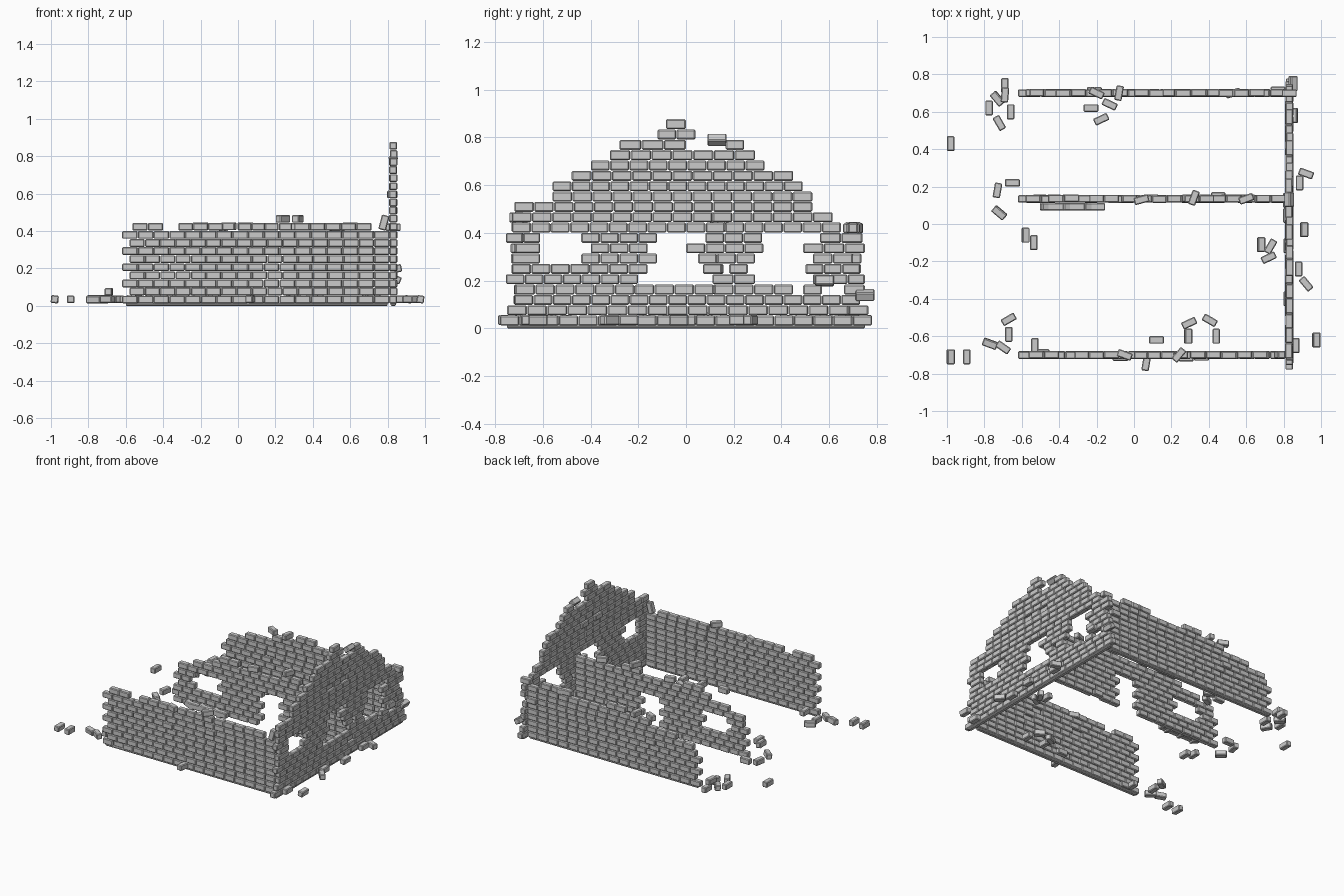
import bpy, bmesh, random
from math import radians
from mathutils import Matrix, Vector, Euler

if "Cube" in bpy.data.objects:
    bpy.data.objects.remove(bpy.data.objects["Cube"])

random.seed(4)
L, W, H = 0.082, 0.040, 0.0433     # brick pitch, thickness, course height
Z0 = 0.033                         # centre of the lowest course


def brick(bm, pos, rot=(0, 0, 0), length=L):
    m = Matrix.LocRotScale(Vector(pos), Euler(rot), Vector((length - 0.002, W, H - 0.002)))
    bmesh.ops.create_cube(bm, size=1, matrix=m)


def finish(bm, name):
    me = bpy.data.meshes.new(name)
    bm.to_mesh(me)
    bm.free()
    ob = bpy.data.objects.new(name, me)
    bpy.context.collection.objects.link(ob)
    mod = ob.modifiers.new("worn_edges", "BEVEL")
    mod.width, mod.segments = 0.005, 1
    return ob


def wall(name, courses, fixed, along_y=False):
    """courses: for each level a list of (start, end) runs of bricks"""
    bm = bmesh.new()
    for i, runs in enumerate(courses):
        for a, b in runs:
            n = max(1, round((b - a) / L))
            p = (b - a) / n
            for k in range(n):
                t = a + (k + 0.5) * p
                off = fixed + random.uniform(-0.002, 0.002)
                if random.random() < 0.02:
                    off += random.choice((-0.013, 0.013))
                z = Z0 + i * H
                if along_y:
                    brick(bm, (off, t, z), (0, 0, radians(90)), p)
                else:
                    brick(bm, (t, off, z), (0, 0, 0), p)
    return finish(bm, name)


# Gable wall with two broken window openings
gable = [
    [(-.78, .78)],
    [(-.75, .765)],
    [(-.72, .73)],
    [(-.715, .45), (.49, .57), (.66, .75)],
    [(-.755, -.2), (.11, .29), (.53, .75)],
    [(-.73, -.16), (.07, .15), (.18, .26), (.5, .73)],
    [(-.73, -.61), (-.44, -.12), (.05, .29), (.53, .7)],
    [(-.715, -.61), (-.4, -.16), (0, .325), (.49, .75)],
    [(-.755, -.61), (-.44, -.12), (.08, .32), (.56, .74)],
    [(-.73, .65)],
    [(-.73, .615)],
    [(-.72, .53)],
    [(-.56, .53)],
    [(-.56, .49)],
    [(-.48, .45)],
    [(-.4, .33)],
    [(-.32, .29)],
    [(-.28, 0), (.165, .245)],
    [(-.12, .04)],
    [(-.085, 0)],
]
wall("gable_wall", gable, 0.83, True)

R = 0.81                            # inner face of the gable


def ragged(i):
    return -0.62 + (0.04 if i % 2 else 0)


# Front wall, nearly full height
front = [[(ragged(i), R)] for i in range(9)]
front.append([(-.565, -.4), (-.32, -.08), (0, .29), (.3, .715)])
wall("front_wall", front, -0.70)

# Back wall, stepping down at the open end
back = [[(ragged(i), R)] for i in range(6)]
back += [[(-.56, R)], [(-.42, R)], [(-.2, R)], [(.0, .16), (.45, .7)]]
wall("back_wall", back, 0.70)

# Middle wall with a doorway and a broken window
middle = []
for i in range(6):
    e = 0.02 if i % 2 else -0.02
    if i < 3:
        middle.append([(ragged(i), .10 + e), (.27 + e, R)])
    else:
        middle.append([(ragged(i), -.46 + e), (-.24 + e, .10 + e), (.27 + e, R)])
middle += [[(-.58, R)], [(-.46, R)], [(-.3, R)], [(-.24, -.08), (.27, .43)]]
wall("middle_wall", middle, 0.135)

# Bricks scattered on the ground: x, y, turn in degrees
loose = [
    (-.98, .43, 90), (-.69, .74, 90), (-.73, .67, -50), (-.775, .62, 90), (-.66, .60, 90),
    (-.72, .54, -60), (-.23, .62, 0), (-.13, .64, -25), (-.175, .56, 25), (-.73, .18, 80),
    (-.72, .06, -40), (-.65, .22, 0), (-.58, -.06, 90), (-.535, -.10, 90), (-.67, -.51, 30),
    (-.67, -.59, 90), (-.53, -.65, 90), (-.77, -.64, -20), (-.70, -.66, -35), (-.98, -.71, 90),
    (-.895, -.71, 90), (.12, -.62, 0), (.295, -.53, 25), (.29, -.60, 90), (.405, -.515, -30),
    (.44, -.60, 90), (.065, -.745, 80), (.975, -.62, 90), (.865, -.65, 90), (.92, .27, -20),
    (.885, .22, 90), (.91, -.03, 90), (.68, -.11, 90), (.73, -.12, 60), (.72, -.18, 25),
    (.88, -.24, 90), (.92, -.32, -50),
]
bm = bmesh.new()
for x, y, a in loose:
    tilt = random.choice((0, 0, 0.15))
    brick(bm, (x, y, 0.035), (tilt, 0, radians(a)))
brick(bm, (-.69, .69, .075), (0, 0, radians(85)))
# Fallen row beside the middle wall
for k in range(8):
    brick(bm, (-.46 + k * .038, .092, .035), (0, 0.4 if k % 3 == 0 else 0, 0))
finish(bm, "fallen_bricks")

# Bricks leaning on or caught in the walls
bm = bmesh.new()
brick(bm, (.83, .13, .79), (radians(50), 0, radians(90)))
brick(bm, (.85, .75, .14), (radians(-65), 0, radians(90)))
brick(bm, (.78, -.70, .445), (0, radians(-75), 0))
brick(bm, (.83, .70, .42), (0, 0, 0))
brick(bm, (.855, .58, .2), (radians(-12), 0, radians(90)))
for x, y, z, a in [(-.2, .70, .425, -25), (.53, .70, .42, 15), (-.08, .70, .42, 80),
                   (.04, .13, .425, 15), (.6, .135, .425, 20), (.32, .14, .465, 70),
                   (.24, -.70, .465, 50), (-.05, -.70, .425, -20)]:
    brick(bm, (x, y, z), (0, 0, radians(a)))
finish(bm, "leaning_bricks")

# Thin bottom course bricks reach the ground: mortar bed under each wall
bm = bmesh.new()
for x, y, sx, sy in [(.83, 0, .03, 1.5), (.1, -.7, 1.4, .03), (.1, .7, 1.4, .03)]:
    m = Matrix.LocRotScale(Vector((x, y, .008)), None, Vector((sx, sy, .016)))
    bmesh.ops.create_cube(bm, size=1, matrix=m)
finish(bm, "wall_footing")
